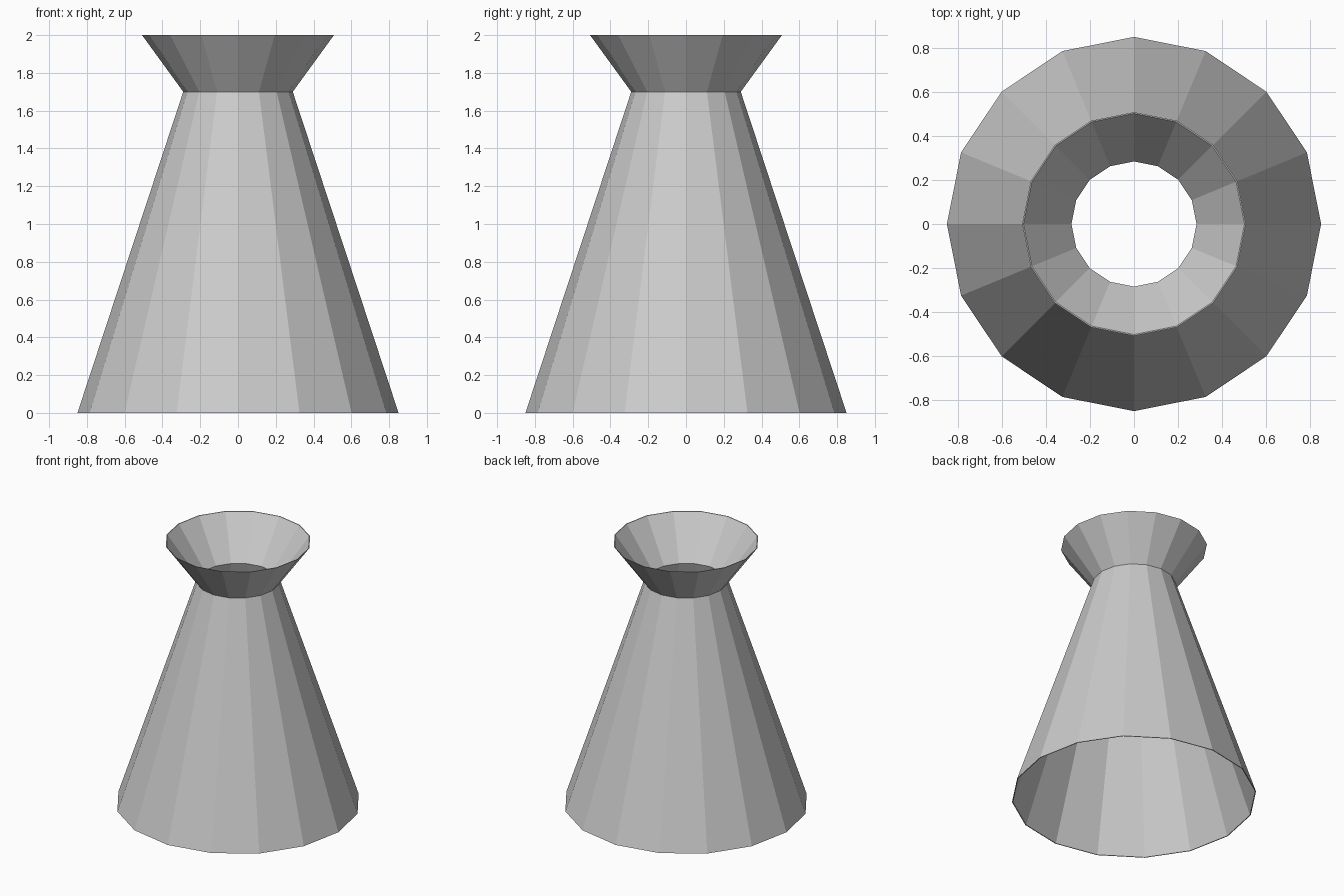
import bpy
import bmesh
from math import cos, sin, tau

cube = bpy.data.objects.get("Cube")
if cube:
    bpy.data.objects.remove(cube, do_unlink=True)

SIDES = 16
WALL = 0.006

# Single plain grey
grey = bpy.data.materials.new("plain grey")
grey.use_nodes = True
colour = (0.6, 0.6, 0.6, 1)
grey.diffuse_color = colour
grey.node_tree.nodes["Principled BSDF"].inputs["Base Color"].default_value = colour


def lathe(name, profile):
    """Revolve a closed (radius, height) profile into a faceted shell."""
    bm = bmesh.new()
    rings = []
    for r, z in profile:
        rings.append([bm.verts.new((r * cos(tau * i / SIDES), r * sin(tau * i / SIDES), z))
                      for i in range(SIDES)])
    for k, ring in enumerate(rings):
        following = rings[(k + 1) % len(rings)]
        for i in range(SIDES):
            j = (i + 1) % SIDES
            bm.faces.new((ring[i], ring[j], following[j], following[i]))
    bmesh.ops.recalc_face_normals(bm, faces=bm.faces)
    mesh = bpy.data.meshes.new(name)
    bm.to_mesh(mesh)
    bm.free()
    mesh.materials.append(grey)
    obj = bpy.data.objects.new(name, mesh)
    bpy.context.collection.objects.link(obj)
    return obj


# Thin hollow wall: wide skirt, narrow waist, flared mouth
outer = [(0.85, 0), (0.29, 1.7), (0.508, 2)]
inner = [(r - WALL, z) for r, z in reversed(outer)]
lathe("flared_cone_shell", outer + inner)
